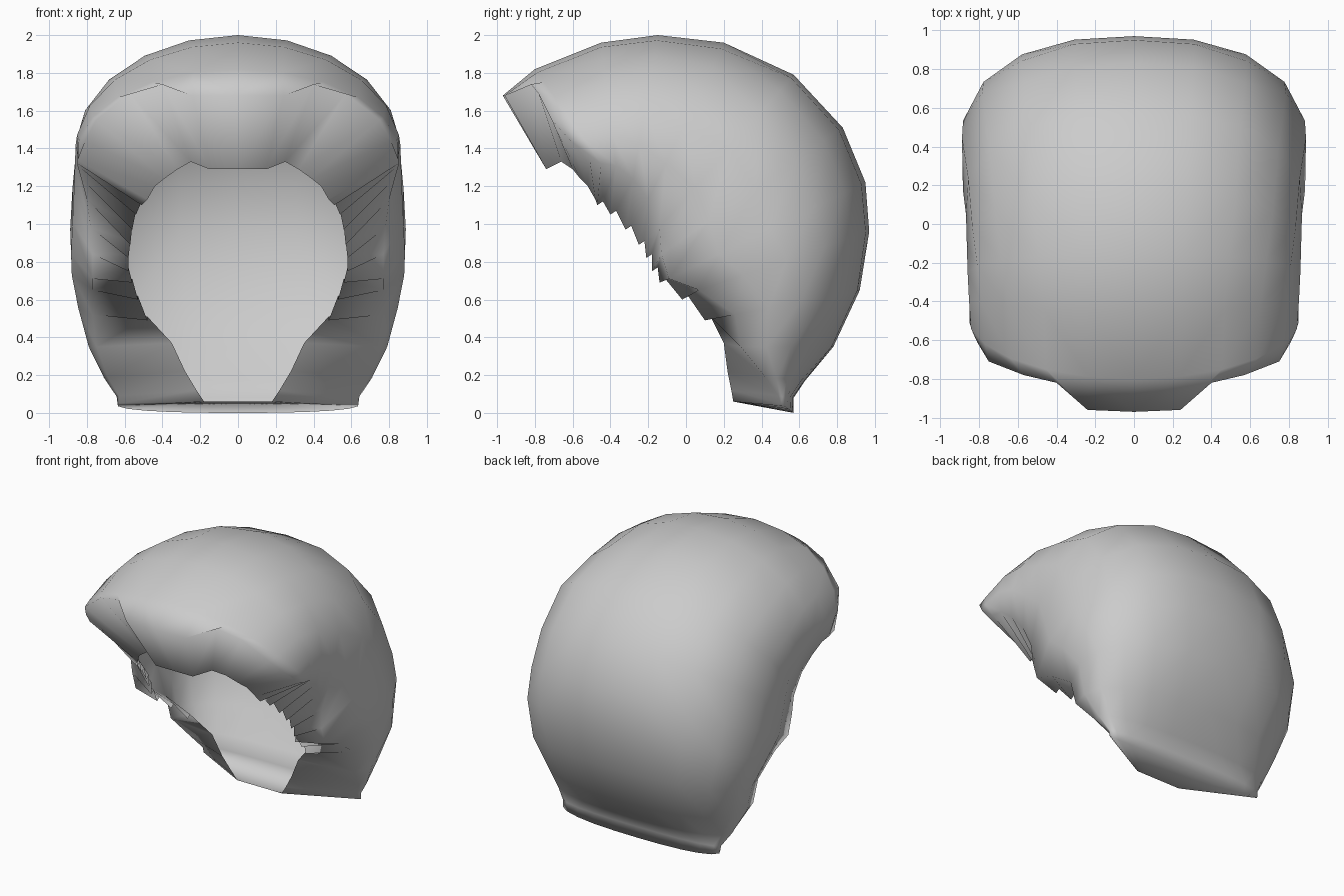
import bpy
import bmesh
import math
from mathutils import Vector

COLUMNS = 6

# Remove the default cube if present
default_cube = bpy.data.objects.get("Cube")
if default_cube:
    bpy.data.objects.remove(default_cube, do_unlink=True)


def make_material(name, colour):
    material = bpy.data.materials.new(name)
    material.use_nodes = True
    material.diffuse_color = colour
    material.node_tree.nodes["Principled BSDF"].inputs["Base Color"].default_value = colour
    return material


def rib_points(crown, width, rim):
    """Left half of a rib: an arc from the centre line, bulging past the rim and tucking in."""
    start, end = Vector((0, *crown)), Vector(rim)
    sweep = math.pi - math.asin(min(end.x / width, 1))
    # The back of the shell is boxier than the crown
    squareness = 1.22 if crown[0] > .55 else 1
    points = []
    for column in range(COLUMNS + 1):
        angle = sweep * column / COLUMNS
        blend = (1 - math.cos(angle)) / (1 - math.cos(sweep))
        point = start.lerp(end, blend ** squareness)
        point.x = width * math.sin(angle)
        points.append(point)
    return points


# Front fringe: outer edge and the opening edge below it, centre to side
fringe_outer = [(0, -.97, 1.68), (.24, -.96, 1.68), (.4, -.82, 1.74), (.57, -.78, 1.69),
                (.75, -.71, 1.55), (.81, -.61, 1.44), (.85, -.51, 1.34)]
fringe_inner = [(0, -.74, 1.29), (.15, -.74, 1.29), (.25, -.66, 1.33), (.32, -.6, 1.29),
                (.39, -.56, 1.24), (.44, -.52, 1.2), (.48, -.48, 1.13)]

# Ribs from brow to nape: crown (y, z), widest half width, rim point, opening point
ribs = [
    ((-.8, 1.82), .855, (.85, -.45, 1.32), (.51, -.44, 1.12)),
    ((-.45, 1.96), .86, (.85, -.37, 1.31), (.54, -.37, 1.07)),
    ((-.15, 2), .86, (.83, -.28, 1.24), (.56, -.29, .99)),
    ((.2, 1.96), .865, (.8, -.2, 1.13), (.57, -.22, .91)),
    ((.57, 1.79), .875, (.78, -.14, .98), (.58, -.18, .84)),
    ((.83, 1.51), .89, (.77, -.13, .84), (.58, -.15, .77)),
    ((.95, 1.22), .9, (.77, -.09, .71), (.56, -.11, .71)),
    ((.97, .96), .895, (.77, .07, .65), (.53, .01, .62)),
    ((.92, .65), .85, (.77, .26, .52), (.48, .13, .51)),
    ((.78, .35), .79, (.75, .29, .35), (.35, .2, .37)),
    ((.63, .17), .71, (.69, .42, .19), (.28, .22, .22)),
    ((.57, .08), .645, (.63, .49, .09), (.22, .24, .12)),
    ((.57, 0), .64, (.63, .5, .05), (.18, .25, .06)),
]

bm = bmesh.new()


def add_row(points):
    return [bm.verts.new(point) for point in points]


def bridge(first, second):
    for i in range(len(first) - 1):
        bm.faces.new((first[i], first[i + 1], second[i + 1], second[i]))


# Domed shell, lofted rib by rib
rows = [add_row(fringe_outer)]
rows += [add_row(rib_points(crown, width, rim)) for crown, width, rim, _ in ribs]
for front, back in zip(rows, rows[1:]):
    bridge(front, back)

# Fringe folding back to the opening
fringe_edge = add_row(fringe_inner)
bridge(fringe_edge, rows[0])

# Side locks: each strip starts at the opening and ends in a small overhanging tooth
opening = [Vector(fringe_inner[-1])] + [Vector(rib[3]) for rib in ribs]
corner = fringe_edge[-1]
last_strip = len(opening) - 2
for i in range(last_strip + 1):
    toothed = i < last_strip - 3
    tooth = Vector((0, -.03, -.02)) if toothed else Vector()
    tip = bm.verts.new(opening[i + 1] + tooth)
    bm.faces.new((corner, tip, rows[i + 1][-1], rows[i][-1]))
    corner = tip
    if toothed:
        corner = bm.verts.new(opening[i + 1])
        bm.faces.new((tip, corner, rows[i + 1][-1]))

# Nape underside, running in to the lower edge of the opening
nape_centre = Vector((0, opening[-1].y, opening[-1].z))
nape_edge = add_row([nape_centre.lerp(opening[-1], i / COLUMNS) for i in range(COLUMNS)])
bridge(rows[-1], nape_edge + [corner])

for face in bm.faces:
    face.smooth = True
bm.normal_update()
# Outward normals: the crown must face up
crown_face = max(bm.faces, key=lambda f: f.calc_center_median().z)
if crown_face.normal.z < 0:
    bmesh.ops.reverse_faces(bm, faces=bm.faces[:])

mesh = bpy.data.meshes.new("hair_shell")
bm.to_mesh(mesh)
bm.free()
mesh.materials.append(make_material("plain grey", (.6, .6, .6, 1)))
hair_shell = bpy.data.objects.new("hair_shell", mesh)
bpy.context.collection.objects.link(hair_shell)

# Right half
mirror = hair_shell.modifiers.new("mirror", "MIRROR")
mirror.use_clip = True
mirror.merge_threshold = .001
